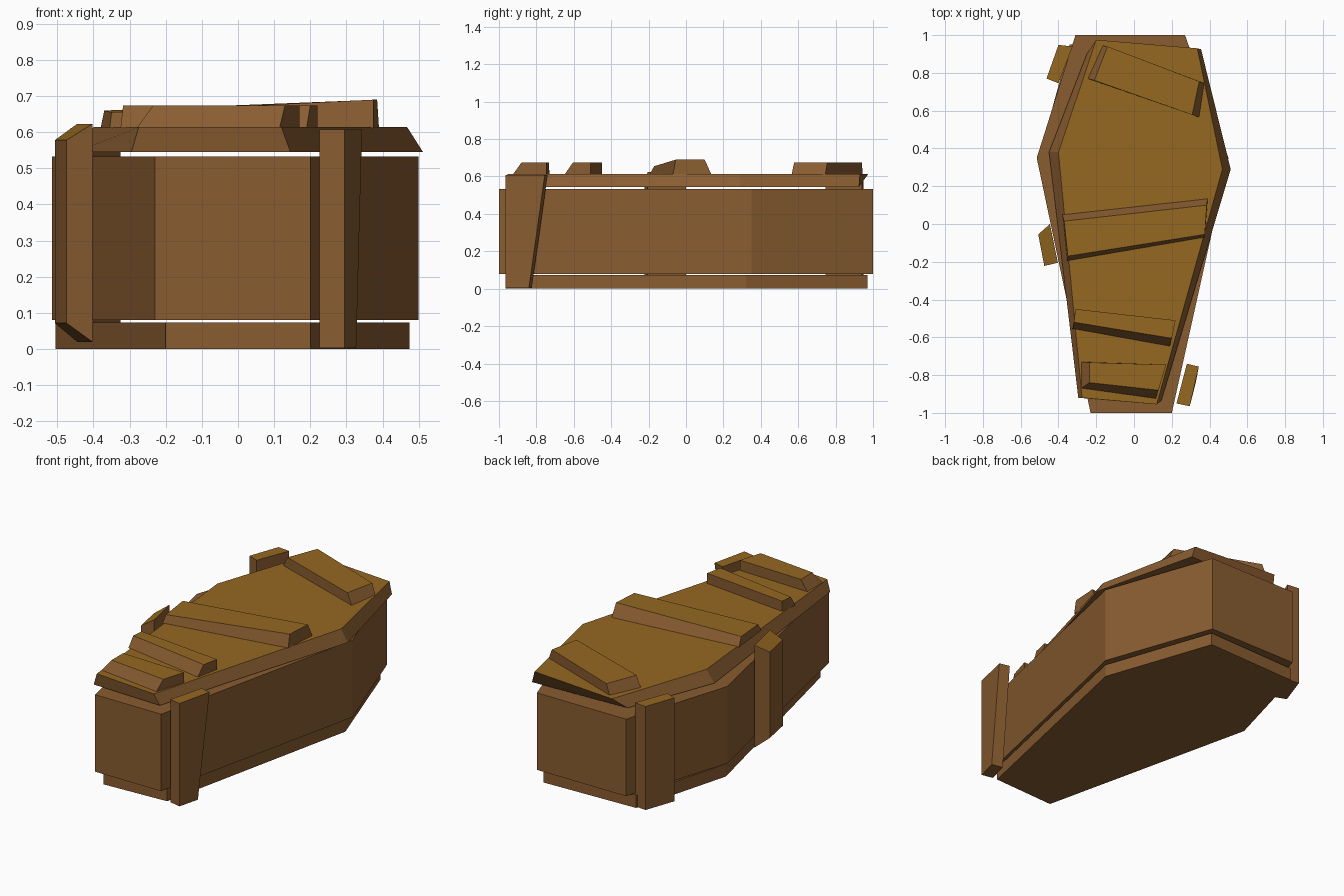
import bpy
import bmesh

# Remove the default cube only
default_cube = bpy.data.objects.get("Cube")
if default_cube:
    bpy.data.objects.remove(default_cube, do_unlink=True)


def make_material(name, colour):
    material = bpy.data.materials.new(name)
    material.use_nodes = True
    material.diffuse_color = (*colour, 1)
    shader = material.node_tree.nodes["Principled BSDF"]
    shader.inputs["Base Color"].default_value = (*colour, 1)
    return material


brown = make_material("brown wood", (0.25, 0.108, 0.03))
ochre = make_material("ochre wood", (0.3, 0.138, 0.015))


def with_height(outline, height):
    """Lift a flat outline to one height, or to one height per corner."""
    heights = height if isinstance(height, list) else [height] * len(outline)
    return [(x, y, z) for (x, y), z in zip(outline, heights)]


def loft(name, lower, upper, low, high, ochre_top=True):
    """Join a lower and an upper outline into a closed, flat-sided block."""
    bm = bmesh.new()
    bottom = [bm.verts.new(p) for p in with_height(lower, low)]
    top = [bm.verts.new(p) for p in with_height(upper, high)]
    bm.faces.new(bottom[::-1])
    lid_face = bm.faces.new(top)
    count = len(bottom)
    for i in range(count):
        j = (i + 1) % count
        bm.faces.new((bottom[i], bottom[j], top[j], top[i]))
    bmesh.ops.recalc_face_normals(bm, faces=bm.faces)
    lid_face.material_index = 1 if ochre_top else 0
    mesh = bpy.data.meshes.new(name)
    bm.to_mesh(mesh)
    bm.free()
    mesh.materials.append(brown)
    mesh.materials.append(ochre)
    obj = bpy.data.objects.new(name, mesh)
    bpy.context.collection.objects.link(obj)
    return obj


# Six-sided box body
body = [(-0.23, -1), (0.2, -1), (0.5, 0.35), (0.27, 1), (-0.31, 1), (-0.515, 0.35)]
loft("box_body", body, body, 0.08, 0.533, ochre_top=False)

# Slightly skewed floor slab
floor = [(-0.2, -0.965), (0.2, -0.945), (0.475, 0.32), (0.25, 0.97), (-0.34, 0.95), (-0.505, 0.35)]
loft("floor_slab", floor, floor, 0, 0.074, ochre_top=False)

# Crooked lid with sloping sides
lid_bottom = [(-0.295, -0.92), (0.145, -0.935), (0.512, 0.29), (0.355, 0.925), (-0.25, 0.9), (-0.45, 0.38)]
lid_top = [(-0.275, -0.92), (0.12, -0.955), (0.468, 0.29), (0.335, 0.93), (-0.2, 0.975), (-0.4, 0.38)]
loft("lid", lid_bottom, lid_top, 0.545, 0.614)

# Boards nailed across the lid: front-left, front-right, back-right, back-left
loft("lid_board_front",
     [(-0.28, -0.87), (0.115, -0.925), (0.17, -0.745), (-0.28, -0.73)],
     [(-0.235, -0.84), (0.13, -0.88), (0.17, -0.745), (-0.235, -0.733)],
     0.612, 0.674)
loft("lid_board_second",
     [(-0.325, -0.555), (0.19, -0.648), (0.22, -0.51), (-0.31, -0.45)],
     [(-0.318, -0.52), (0.2, -0.605), (0.22, -0.51), (-0.31, -0.45)],
     0.612, 0.674)
loft("lid_board_middle",
     [(-0.355, -0.195), (0.375, -0.07), (0.39, 0.135), (-0.38, 0.05)],
     [(-0.35, -0.17), (0.375, -0.055), (0.385, 0.1), (-0.37, 0.015)],
     0.612, [0.655, 0.69, 0.69, 0.66])
loft("lid_board_back",
     [(-0.245, 0.77), (0.345, 0.565), (0.372, 0.745), (-0.165, 0.945)],
     [(-0.21, 0.76), (0.308, 0.578), (0.345, 0.755), (-0.14, 0.94)],
     0.612, 0.674)

# Upright boards on the sides
loft("left_front_upright",
     [(0.225, -0.95), (0.295, -0.965), (0.327, -0.84), (0.26, -0.825)],
     [(0.225, -0.95), (0.295, -0.965), (0.343, -0.755), (0.28, -0.74)],
     0.003, 0.608)
back_upright = [(-0.463, 0.77), (-0.4, 0.745), (-0.325, 0.94), (-0.4, 0.948)]
loft("right_back_upright", back_upright, back_upright, 0.003, 0.612)
middle_upright = [(-0.475, -0.222), (-0.403, -0.205), (-0.445, 0), (-0.507, -0.055)]
loft("right_middle_upright", middle_upright, middle_upright,
     [0.072, 0.02, 0.02, 0.072], [0.578, 0.623, 0.623, 0.578])
